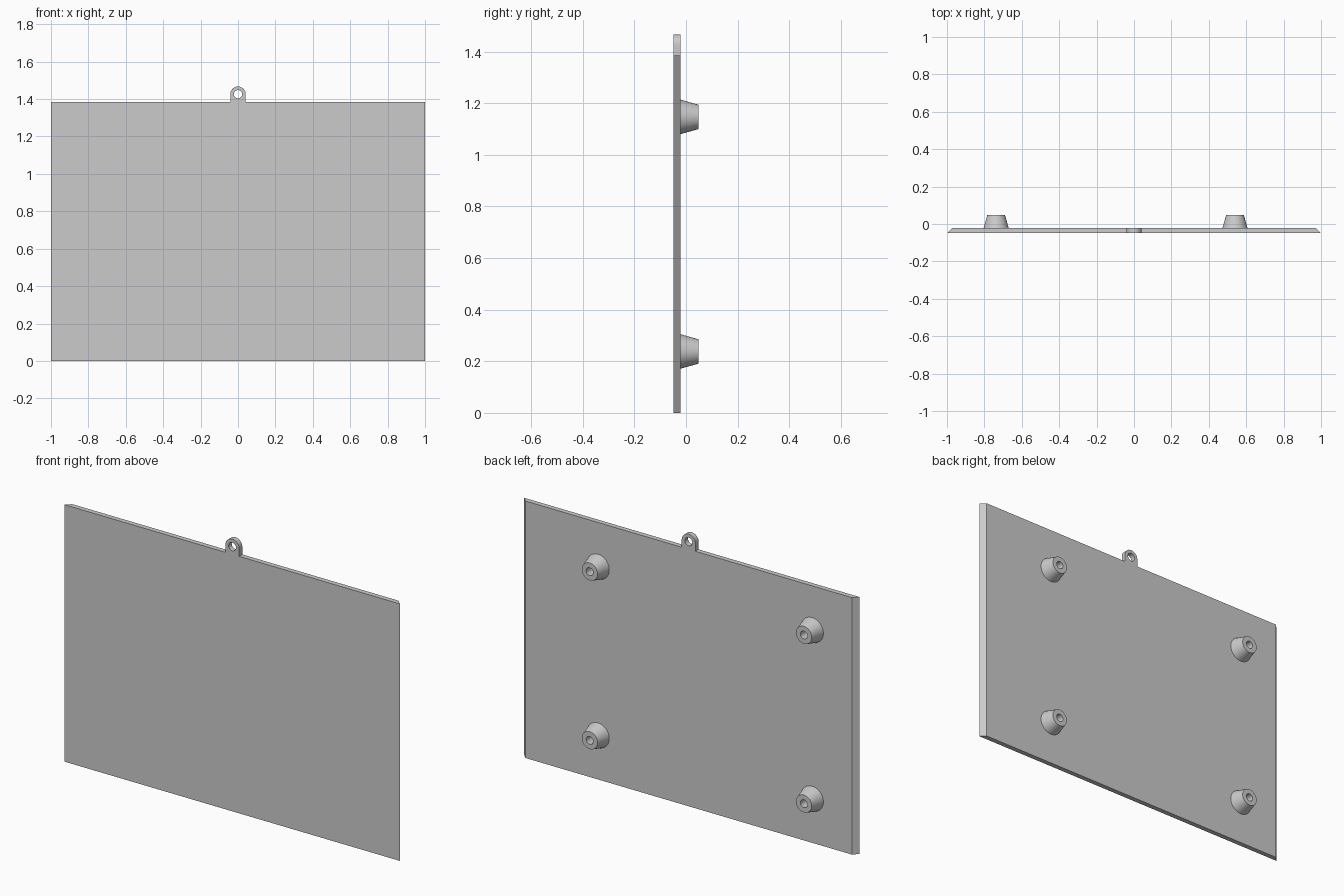
import bpy, bmesh
from math import sin, cos, pi, radians

FRONT, BACK, TIP = -0.049, -0.022, 0.049   # depths along y
TOP = 1.385                                # top edge of the panel
SEGMENTS = 48

cube = bpy.data.objects.get("Cube")
if cube:
    bpy.data.objects.remove(cube, do_unlink=True)

grey = bpy.data.materials.new("plain grey")
grey.use_nodes = True
grey.diffuse_color = (0.6, 0.6, 0.6, 1)
grey.node_tree.nodes["Principled BSDF"].inputs["Base Color"].default_value = (0.6, 0.6, 0.6, 1)


def loft(name, rings, cap_start=False, cap_end=False, closed=False):
    """Skin a list of point rings into one object."""
    bm = bmesh.new()
    loops = [[bm.verts.new(p) for p in ring] for ring in rings]
    pairs = list(zip(loops, loops[1:]))
    if closed:
        pairs.append((loops[-1], loops[0]))
    for a, b in pairs:
        for i in range(len(a)):
            j = (i + 1) % len(a)
            bm.faces.new((a[i], a[j], b[j], b[i]))
    if cap_start:
        bm.faces.new(loops[0])
    if cap_end:
        bm.faces.new(loops[-1])
    bmesh.ops.recalc_face_normals(bm, faces=bm.faces)
    mesh = bpy.data.meshes.new(name)
    bm.to_mesh(mesh)
    bm.free()
    mesh.materials.append(grey)
    obj = bpy.data.objects.new(name, mesh)
    bpy.context.collection.objects.link(obj)
    bpy.ops.object.select_all(action="DESELECT")
    obj.select_set(True)
    bpy.context.view_layer.objects.active = obj
    bpy.ops.object.shade_smooth_by_angle(angle=radians(30))
    return obj


def circle(x, z, radius, y, arch=False):
    """Ring facing y; an arch has a squared lower half."""
    points = []
    for i in range(SEGMENTS):
        c, s = cos(2 * pi * i / SEGMENTS), sin(2 * pi * i / SEGMENTS)
        r = radius / max(abs(c), abs(s)) if arch and s < 0 else radius
        points.append((x + r * c, y, z + r * s))
    return points


def rectangle(half_width, y):
    return [(-half_width, y, 0), (half_width, y, 0),
            (half_width, y, TOP), (-half_width, y, TOP)]


# Flat panel with its left and right edges chamfered towards the back
loft("panel", [rectangle(1, FRONT), rectangle(0.973, BACK)], True, True)

# Hanging tab with a round hole
tab_r, hole_r = 0.041, 0.022
tab_z = TOP + tab_r
loft("hanging_tab", [
    circle(0, tab_z, tab_r, FRONT, True), circle(0, tab_z, hole_r, FRONT),
    circle(0, tab_z, hole_r, BACK), circle(0, tab_z, tab_r, BACK, True)], closed=True)

# Four tapered standoffs with blind screw holes
for side, x in (("left", 0.54), ("right", -0.737)):
    for level, z in (("upper", 1.147), ("lower", 0.238)):
        loft(f"{level}_{side}_standoff", [
            circle(x, z, 0.067, BACK), circle(x, z, 0.047, TIP),
            circle(x, z, 0.021, TIP), circle(x, z, 0.021, BACK + 0.005)], cap_end=True)
